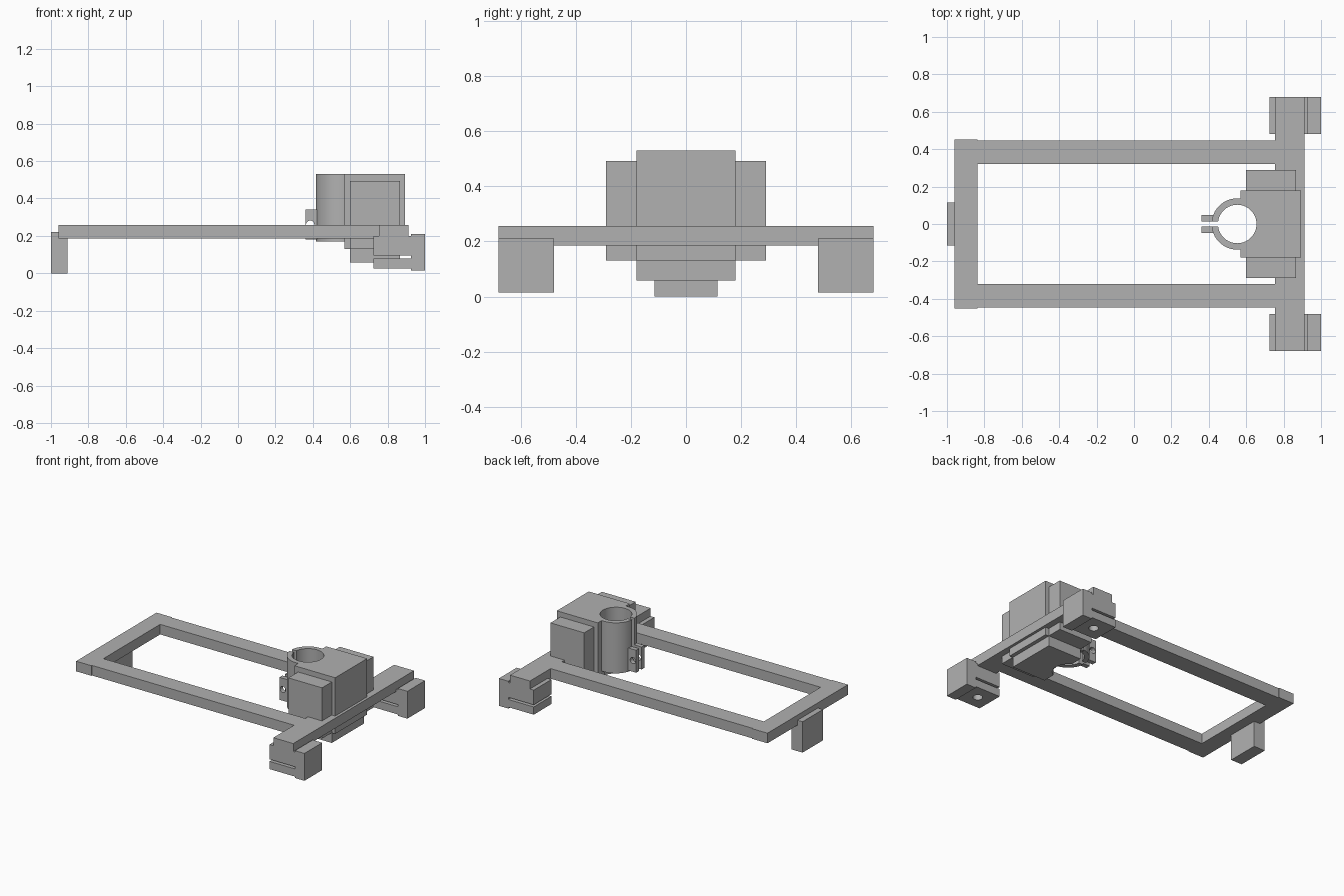
import bpy
import bmesh
import math
from mathutils import Matrix

cube = bpy.data.objects.get("Cube")
if cube:
    bpy.data.objects.remove(cube, do_unlink=True)

grey = bpy.data.materials.new("plain grey")
grey.use_nodes = True
grey.diffuse_color = (0.44, 0.44, 0.44, 1)
grey.node_tree.nodes["Principled BSDF"].inputs["Base Color"].default_value = (0.44, 0.44, 0.44, 1)


def finish(name, bm):
    bmesh.ops.recalc_face_normals(bm, faces=bm.faces)
    mesh = bpy.data.meshes.new(name)
    bm.to_mesh(mesh)
    bm.free()
    mesh.materials.append(grey)
    obj = bpy.data.objects.new(name, mesh)
    bpy.context.collection.objects.link(obj)
    return obj


def box(name, x, y, z):
    """Box from (low, high) ranges on each axis."""
    bm = bmesh.new()
    bmesh.ops.create_cube(bm, size=1)
    for v in bm.verts:
        for i, (low, high) in enumerate((x, y, z)):
            v.co[i] = low if v.co[i] < 0 else high
    return finish(name, bm)


def cylinder(name, centre, radius, depth, axis="Z", sides=64):
    bm = bmesh.new()
    turn = Matrix.Rotation(math.pi / 2, 4, "X") if axis == "Y" else Matrix.Identity(4)
    bmesh.ops.create_cone(bm, cap_ends=True, segments=sides, radius1=radius, radius2=radius,
                          depth=depth, matrix=Matrix.Translation(centre) @ turn)
    return finish(name, bm)


def side_profile(name, points, y):
    """Outline in x and z, extruded across the y range."""
    bm = bmesh.new()
    face = bm.faces.new([bm.verts.new((px, y[0], pz)) for px, pz in points])
    moved = bmesh.ops.extrude_face_region(bm, geom=[face])["geom"]
    verts = [g for g in moved if isinstance(g, bmesh.types.BMVert)]
    bmesh.ops.translate(bm, verts=verts, vec=(0, y[1] - y[0], 0))
    return finish(name, bm)


def combine(target, tool, operation="DIFFERENCE"):
    """Apply a boolean and remove the tool object."""
    mod = target.modifiers.new("boolean", "BOOLEAN")
    mod.operation, mod.solver, mod.object = operation, "EXACT", tool
    bpy.context.view_layer.update()
    result = target.evaluated_get(bpy.context.evaluated_depsgraph_get())
    mesh = bpy.data.meshes.new_from_object(result)
    target.modifiers.clear()
    target.data = mesh
    bpy.data.objects.remove(tool, do_unlink=True)


def smooth(obj):
    bpy.ops.object.select_all(action="DESELECT")
    obj.select_set(True)
    bpy.context.view_layer.objects.active = obj
    bpy.ops.object.shade_smooth_by_angle(angle=math.radians(30))


# Flat frame and its foot
level = (0.185, 0.257)
box("end_bar", (-0.96, -0.838), (-0.453, 0.453), level)
box("cross_bar", (0.755, 0.912), (-0.68, 0.68), level)
box("end_foot", (-1, -0.912), (-0.115, 0.115), (0, 0.22))

# Rails and slotted corner clamps, one of each per side
clamp_outline = [(0.725, 0.025), (0.925, 0.025), (0.925, 0.015), (1, 0.015), (1, 0.21),
                 (0.925, 0.21), (0.925, 0.2), (0.725, 0.2), (0.725, 0.095),
                 (0.925, 0.095), (0.925, 0.08), (0.725, 0.08)]
for side, sign in (("left", 1), ("right", -1)):
    box("rail_" + side, (-0.838, 0.755), sorted((sign * 0.32, sign * 0.447)), level)
    clamp = side_profile("clamp_" + side, clamp_outline, sorted((sign * 0.48, sign * 0.68)))
    combine(clamp, cylinder("hole", (0.825, sign * 0.58, 0.08), 0.032, 0.2, sides=32))
    smooth(clamp)

# Holder head: block, round sleeve and pinch ears
head = box("holder_head", (0.57, 0.893), (-0.18, 0.18), (0.13, 0.53))
combine(head, cylinder("sleeve", (0.552, 0, 0.35), 0.137, 0.36), "UNION")
combine(head, box("ears", (0.36, 0.47), (-0.047, 0.047), (0.18, 0.34)), "UNION")
side_blocks = box("side_blocks", (0.6, 0.866), (-0.29, 0.29), (0.131, 0.493))
lower_block = box("lower_block", (0.6, 0.866), (-0.18, 0.18), (0.058, 0.131))

# Bore through the whole head, then the slit and bolt hole in the ears
for part in (head, side_blocks, lower_block):
    combine(part, cylinder("bore", (0.552, 0, 0.3), 0.103, 0.8))
combine(head, box("slit", (0.3, 0.5), (-0.014, 0.014), (0, 0.7)))
combine(head, cylinder("bolt_hole", (0.386, 0, 0.26), 0.022, 0.2, "Y", 32))
for part in (head, side_blocks, lower_block):
    smooth(part)
